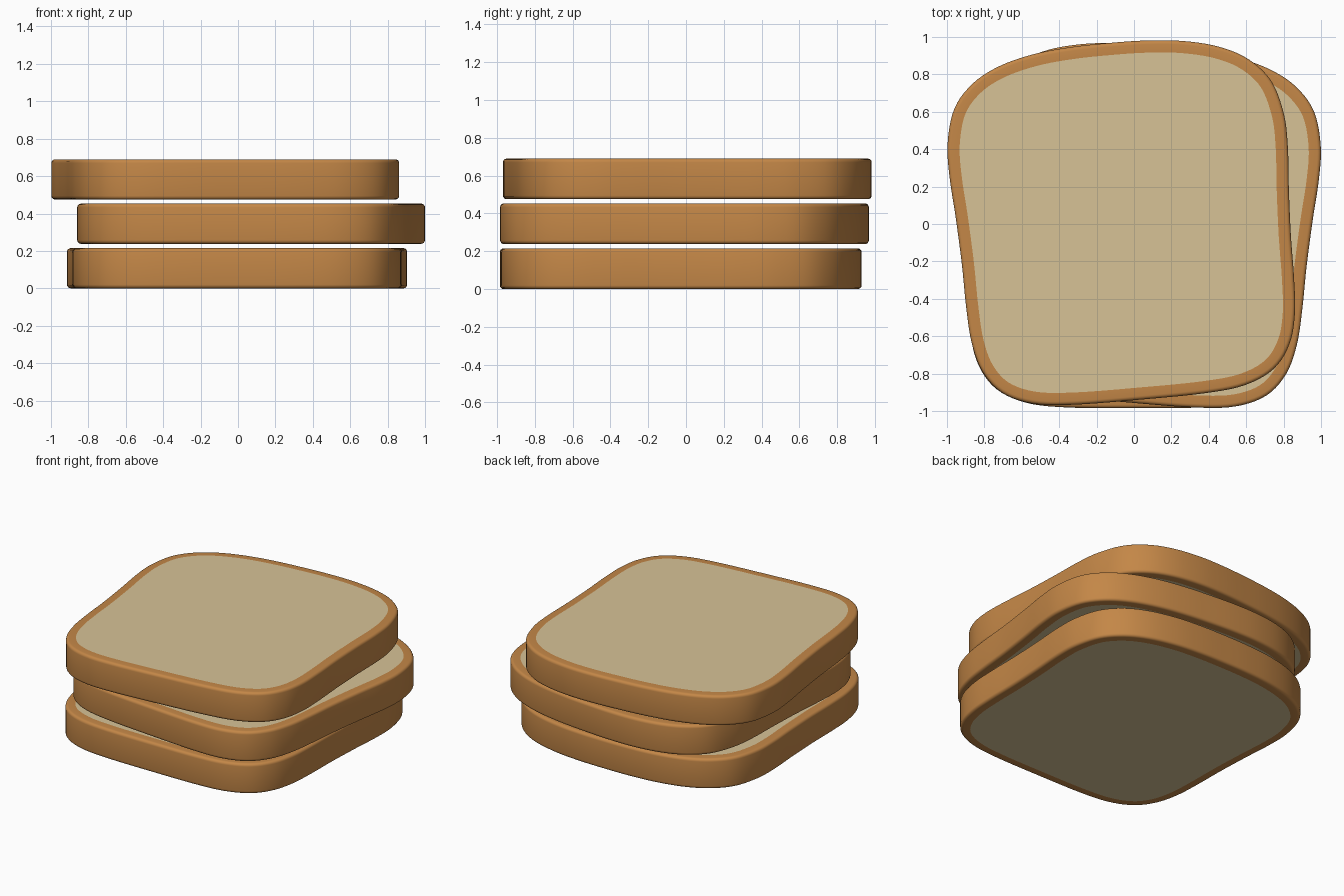
import bpy, bmesh, math
from mathutils import Vector, Matrix

cube = bpy.data.objects.get("Cube")
if cube:
    bpy.data.objects.remove(cube, do_unlink=True)


def make_material(name, colour):
    mat = bpy.data.materials.new(name)
    mat.use_nodes = True
    mat.diffuse_color = (*colour, 1)
    mat.node_tree.nodes["Principled BSDF"].inputs["Base Color"].default_value = (*colour, 1)
    return mat


crust = make_material("crust brown", (0.55, 0.242, 0.063))
crumb = make_material("crumb cream", (0.68, 0.54, 0.305))

THICK = 0.215
BEVEL = 0.02
CRUST_WIDTH = 0.065

# Right half of the slice outline, from bottom centre to top centre
HALF = [(0, -.957), (.35, -.953), (.57, -.928), (.73, -.855), (.825, -.73),
        (.868, -.57), (.88, -.38), (.883, -.15), (.894, .1), (.908, .32),
        (.902, .5), (.85, .68), (.74, .805), (.59, .885), (.4, .933),
        (.2, .953), (0, .957)]


def smooth_outline(half, steps=5):
    """Mirror the half outline and run a smooth closed curve through it."""
    pts = [Vector(p) for p in half]
    pts += [Vector((-x, y)) for x, y in reversed(half[1:-1])]
    n = len(pts)
    out = []
    for i in range(n):
        a, b, c, d = (pts[(i + k) % n] for k in (-1, 0, 1, 2))
        for s in range(steps):
            t = s / steps
            out.append(0.5 * (2 * b + (c - a) * t + (2 * a - 5 * b + 4 * c - d) * t ** 2
                              + (3 * b - a - 3 * c + d) * t ** 3))
    return out


def inset(points, dist):
    """Move every outline point inward along its normal."""
    out = []
    for i, p in enumerate(points):
        tangent = (points[(i + 1) % len(points)] - points[i - 1]).normalized()
        out.append(p + Vector((-tangent.y, tangent.x)) * dist)
    return out


def make_slice(name, angle, centre, base):
    turn = Matrix.Rotation(math.radians(angle), 2)
    outline = [turn @ p for p in smooth_outline(HALF)]

    # Shift so the turned slice is centred where wanted
    xs, ys = [p.x for p in outline], [p.y for p in outline]
    middle = Vector((min(xs) + max(xs), min(ys) + max(ys))) / 2
    outline = [p - middle + Vector(centre) for p in outline]

    # Side section: crumb border, rounded lower edge, then the same on top
    lower = [(CRUST_WIDTH, 0)]
    for k in range(5):
        a = math.pi / 2 * k / 4
        lower.append((BEVEL * (1 - math.sin(a)), BEVEL * (1 - math.cos(a))))
    section = lower + [(d, THICK - z) for d, z in reversed(lower)]

    bm = bmesh.new()
    rings = [[bm.verts.new((p.x, p.y, base + z)) for p in inset(outline, d)]
             for d, z in section]
    n = len(outline)
    for r0, r1 in zip(rings, rings[1:]):
        for i in range(n):
            j = (i + 1) % n
            bm.faces.new((r0[i], r0[j], r1[j], r1[i]))

    # Crumb faces close both ends
    for ring in (list(reversed(rings[0])), rings[-1]):
        bm.faces.new(ring).material_index = 1

    mesh = bpy.data.meshes.new(name)
    bm.to_mesh(mesh)
    bm.free()
    mesh.materials.append(crust)
    mesh.materials.append(crumb)
    obj = bpy.data.objects.new(name, mesh)
    bpy.context.collection.objects.link(obj)
    bpy.ops.object.select_all(action='DESELECT')
    obj.select_set(True)
    bpy.context.view_layer.objects.active = obj
    bpy.ops.object.shade_smooth_by_angle(angle=math.radians(30))


# Loosely stacked slices
make_slice("bottom_slice", 0, (-.005, -.028), 0)
make_slice("middle_slice", -5, (.07, -.008), .238)
make_slice("top_slice", 5, (-.068, .007), .475)
